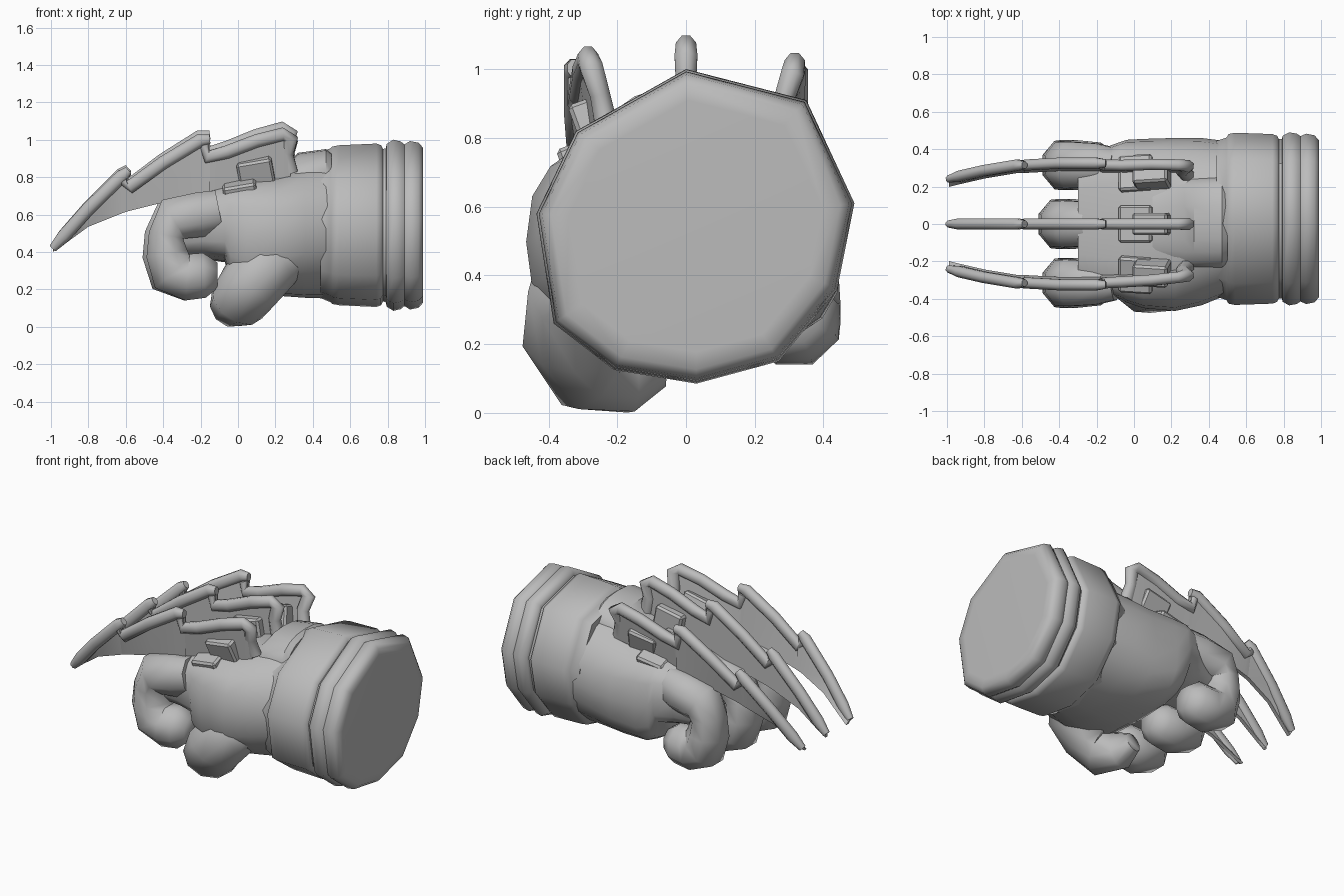
import bpy, bmesh, math
from mathutils import Vector, Matrix

cube = bpy.data.objects.get("Cube")
if cube:
    bpy.data.objects.remove(cube)

grey = bpy.data.materials.new("plain_grey")
grey.use_nodes = True
grey.diffuse_color = (0.5, 0.5, 0.5, 1)
grey.node_tree.nodes["Principled BSDF"].inputs["Base Color"].default_value = (0.5, 0.5, 0.5, 1)


def finish(name, bm, angle=40):
    bmesh.ops.recalc_face_normals(bm, faces=bm.faces)
    mesh = bpy.data.meshes.new(name)
    bm.to_mesh(mesh)
    bm.free()
    mesh.materials.append(grey)
    mesh.shade_smooth()
    mesh.set_sharp_from_angle(angle=math.radians(angle))
    obj = bpy.data.objects.new(name, mesh)
    bpy.context.scene.collection.objects.link(obj)
    return obj


def loft(name, rings, angle=40):
    """Skin a list of equal-length point rings and cap both ends."""
    bm = bmesh.new()
    rows = [[bm.verts.new(p) for p in ring] for ring in rings]
    n = len(rows[0])
    for a, b in zip(rows, rows[1:]):
        for i in range(n):
            j = (i + 1) % n
            bm.faces.new((a[i], a[j], b[j], b[i]))
    bm.faces.new(rows[0])
    bm.faces.new(rows[-1])
    return finish(name, bm, angle)


def sweep(name, path, hint=(0, 1, 0), n=10, angle=50):
    """Tube along (x, y, z, side radius, other radius) points."""
    pts = [Vector(p[:3]) for p in path]
    rings = []
    for k, p in enumerate(path):
        t = (pts[min(k + 1, len(pts) - 1)] - pts[max(k - 1, 0)]).normalized()
        side = Vector(hint)
        side = (side - t * side.dot(t)).normalized()
        up = side.cross(t)
        rings.append([pts[k] + side * p[3] * math.cos(a) + up * p[4] * math.sin(a)
                      for a in (math.tau * (i + 0.5) / n for i in range(n))])
    return loft(name, rings, angle)


def box_ring(x, y0, y1, z0, z1, power, n=20):
    """Rounded box cross-section facing x; power 1 is an ellipse."""
    def soft(v):
        return math.copysign(abs(v) ** power, v)
    angles = [math.tau * i / n for i in range(n)]
    return [(x, (y0 + y1) / 2 + (y1 - y0) / 2 * soft(math.cos(a)),
             (z0 + z1) / 2 + (z1 - z0) / 2 * soft(math.sin(a))) for a in angles]


def lerp_table(table, x):
    for (xa, va), (xb, vb) in zip(table, table[1:]):
        if x <= xb:
            return va + (vb - va) * max(0, (x - xa) / (xb - xa))
    return table[-1][1]


# Ten-sided wrist cuff with two raised rings: (x, width scale, height scale)
outline = [(0, 1.0), (0.35, 0.91), (0.49, 0.61), (0.44, 0.36), (0.27, 0.15),
           (0.03, 0.085), (-0.21, 0.125), (-0.385, 0.26), (-0.435, 0.58), (-0.32, 0.82)]
cy, cz = 0.03, 0.545
loft("wrist_cuff", [[(x, cy + (y - cy) * sy, cz + (z - cz) * sz) for y, z in outline] for x, sy, sz in (
    (0.44, 0.9, 0.85), (0.495, 0.94, 0.9), (0.505, 0.98, 0.92), (0.54, 0.995, 0.935),
    (0.74, 0.98, 0.955), (0.765, 0.96, 0.935), (0.775, 0.92, 0.89), (0.79, 0.92, 0.9),
    (0.795, 0.96, 0.95), (0.83, 1, 1), (0.87, 0.985, 0.98), (0.89, 0.955, 0.945),
    (0.92, 0.985, 0.985), (0.965, 0.965, 0.965), (0.988, 0.91, 0.91), (0.99, 0.8, 0.8))], 50)

# Palm and back of the hand
loft("hand", [box_ring(*s) for s in (
    (0.52, -0.37, 0.44, 0.15, 0.91, 1), (0.36, -0.435, 0.46, 0.155, 0.875, 0.92),
    (0.22, -0.465, 0.46, 0.165, 0.83, 0.78), (0.05, -0.45, 0.455, 0.185, 0.805, 0.65),
    (-0.04, -0.42, 0.45, 0.24, 0.785, 0.6), (-0.07, -0.4, 0.44, 0.345, 0.775, 0.6),
    (-0.18, -0.37, 0.4, 0.36, 0.745, 0.6), (-0.3, -0.34, 0.36, 0.36, 0.7, 0.6))], 60)

# Raised panel on the back of the hand
loft("back_panel", [box_ring(*s, power=0.85) for s in (
    (0.1, -0.22, 0.23, 0.62, 0.82), (0.27, -0.24, 0.25, 0.6, 0.87),
    (0.32, -0.24, 0.25, 0.6, 0.93), (0.47, -0.24, 0.26, 0.6, 0.95),
    (0.5, -0.22, 0.24, 0.6, 0.93))])

# Three curled fingers
curl = [(-0.1, 0.62, 0.1, 0.12), (-0.2, 0.6, 0.125, 0.13), (-0.345, 0.575, 0.135, 0.13),
        (-0.385, 0.49, 0.13, 0.1), (-0.38, 0.39, 0.14, 0.12), (-0.35, 0.29, 0.145, 0.135),
        (-0.27, 0.265, 0.14, 0.135), (-0.18, 0.275, 0.13, 0.13), (-0.11, 0.275, 0.075, 0.075)]
for name, y, reach in (("front_finger", -0.315, 1), ("middle_finger", 0, 1.12), ("back_finger", 0.315, 1)):
    sweep(name, [(-0.2 + (x + 0.2) * (reach if x < -0.2 else 1), y, z, a, b)
                 for x, z, a, b in curl], n=8, angle=60)

# Thumb folding inwards under the palm
sweep("thumb", [(0.3, -0.22, 0.42, 0.1, 0.14), (0.17, -0.285, 0.36, 0.165, 0.2),
                (0.06, -0.31, 0.215, 0.175, 0.165), (0.0, -0.28, 0.13, 0.16, 0.135),
                (-0.04, -0.17, 0.115, 0.125, 0.11), (-0.06, -0.08, 0.14, 0.07, 0.06)],
      hint=(0.5, 1, -0.8), angle=60)

# Blades: three stepped rods along the spine, each (x, z, distance from centre, radius)
rods = {
    "tip_rod": [(-0.99, 0.42, 0.24, 0.02), (-0.93, 0.485, 0.255, 0.032), (-0.8, 0.63, 0.285, 0.032),
                (-0.62, 0.805, 0.315, 0.032), (-0.585, 0.835, 0.315, 0.02)],
    "middle_rod": [(-0.61, 0.78, 0.315, 0.025), (-0.58, 0.745, 0.315, 0.032), (-0.4, 0.875, 0.325, 0.032),
                   (-0.2, 0.995, 0.325, 0.032), (-0.15, 1.0, 0.325, 0.022)],
    "rear_rod": [(-0.18, 0.97, 0.32, 0.025), (-0.165, 0.905, 0.315, 0.032), (-0.06, 0.93, 0.31, 0.032),
                 (0.1, 0.99, 0.3, 0.032), (0.24, 1.025, 0.285, 0.032), (0.28, 1.0, 0.275, 0.036),
                 (0.26, 0.92, 0.25, 0.032), (0.28, 0.82, 0.23, 0.036)]}
lower_edge = [(-0.985, 0.4), (-0.8, 0.535), (-0.6, 0.615), (-0.4, 0.665), (0, 0.76), (0.3, 0.8)]

for label, side in (("front", -1), ("middle", 0), ("back", 1)):
    lift = 0.03 if side == 0 else 0.004
    spread = 0.035 if side == 1 else 0
    drop = 0.015 if side == 1 else 0
    spine = []
    for rod, pts in rods.items():
        path = [(x, side * d + spread * max(0, x + 0.1) / 0.38, z + (lift - drop) * (x + 1), r, r * 1.2)
                for x, z, d, r in pts]
        sweep(f"{label}_{rod}", path, n=8, angle=60)
        spine += [p[:3] for p in path if p[2] > 0.93 or p[0] < 0.2]

    # Thin web between the spine and the back of the hand
    bm = bmesh.new()
    cols = []
    for x, y, z in spine:
        low = Vector((x, y - side * 0.03, lerp_table(lower_edge, x)))
        cols.append([bm.verts.new(p + Vector((0, t, 0)))
                     for p in (Vector((x, y, z)), low) for t in (-0.012, 0.012)])
    for a, b in zip(cols, cols[1:]):
        for i, j in ((0, 1), (1, 3), (3, 2), (2, 0)):
            bm.faces.new((a[i], a[j], b[j], b[i]))
    bm.faces.new([cols[0][i] for i in (0, 1, 3, 2)])
    bm.faces.new([cols[-1][i] for i in (0, 1, 3, 2)])
    finish(f"{label}_blade_web", bm, 30)

    # Clamp block and its base, leaning with the blade
    for part, x, z, size in (("clamp", 0.095, 0.845, (0.19, 0.12, 0.14)),
                             ("clamp_base", 0.015, 0.74, (0.18, 0.2, 0.12))):
        bm = bmesh.new()
        bmesh.ops.create_cube(bm, size=1)
        bmesh.ops.scale(bm, vec=size, verts=bm.verts)
        bmesh.ops.bevel(bm, geom=bm.edges[:], offset=0.012, segments=1, affect='EDGES')
        turn = Matrix.Rotation(math.radians(-20 * side), 4, 'X') @ Matrix.Rotation(-0.18, 4, 'Y')
        place = Matrix.Translation((x, side * 0.26, z + (0.02 if side == 0 else -0.01)))
        bmesh.ops.transform(bm, matrix=place @ turn, verts=bm.verts)
        finish(f"{label}_{part}", bm, 30)
